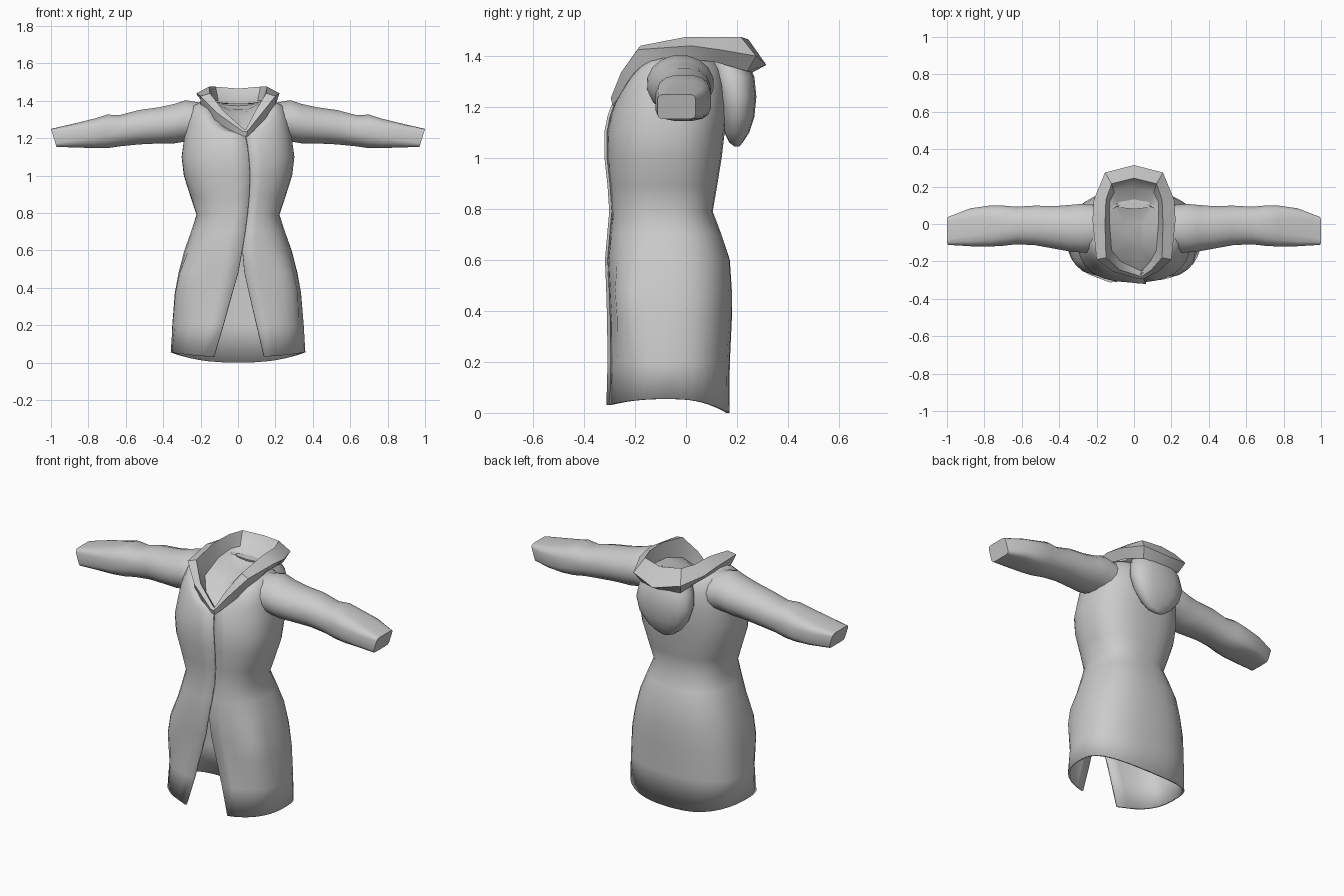
import bpy, bmesh, math

cube = bpy.data.objects.get("Cube")
if cube:
    bpy.data.objects.remove(cube)

cloth = bpy.data.materials.new("grey cloth")
cloth.use_nodes = True
GREY = (0.6, 0.6, 0.6, 1)
cloth.diffuse_color = GREY
cloth.node_tree.nodes["Principled BSDF"].inputs["Base Color"].default_value = GREY


def spow(v, e):
    return math.copysign(abs(v) ** e, v)


def loft(name, rings, closed=True, caps=(False, False), recalc=True, thick=0, angle=45):
    """Skin a list of equal-length point rings."""
    bm = bmesh.new()
    vs = [[bm.verts.new(p) for p in r] for r in rings]
    n = len(rings[0])
    for a, b in zip(vs, vs[1:]):
        for j in range(n if closed else n - 1):
            k = (j + 1) % n
            bm.faces.new((a[j], a[k], b[k], b[j]))
    for want, ring in zip(caps, (vs[0], vs[-1])):
        if want:
            bm.faces.new(ring)
    if recalc:
        bmesh.ops.recalc_face_normals(bm, faces=bm.faces)
    me = bpy.data.meshes.new(name)
    bm.to_mesh(me)
    bm.free()
    ob = bpy.data.objects.new(name, me)
    bpy.context.collection.objects.link(ob)
    me.materials.append(cloth)
    if thick:
        m = ob.modifiers.new("cloth thickness", 'SOLIDIFY')
        m.thickness, m.offset = thick, -1
    bpy.ops.object.select_all(action='DESELECT')
    ob.select_set(True)
    bpy.context.view_layer.objects.active = ob
    bpy.ops.object.shade_smooth_by_angle(angle=math.radians(angle))
    return ob


# Coat body: half width, front y, back y, z at front/side/back, right and left edge x
E = 0.8
BODY = [
    (.36, -.31, .17, .03, .055, .0, -.13, .14),
    (.352, -.30, .172, .2, .2, .2, -.08, .10),
    (.338, -.30, .18, .37, .37, .37, -.032, .06),
    (.318, -.303, .18, .48, .48, .48, 0, .035),
    (.287, -.308, .172, .6, .6, .6, .022, .024),
    (.252, -.30, .14, .7, .7, .7, .038, .04),
    (.222, -.293, .105, .79, .79, .79, .05, .052),
    (.255, -.30, .122, .89, .89, .89, .06, .062),
    (.29, -.312, .14, 1.0, 1.0, 1.0, .064, .066),
    (.302, -.312, .152, 1.1, 1.1, 1.1, .058, .06),
    (.29, -.30, .163, 1.16, 1.19, 1.2, .05, .052),
    (.272, -.286, .16, 1.2, 1.3, 1.28, .042, .044),
    (.24, -.275, .145, 1.22, 1.375, 1.34, .038, .04),
    (.17, -.262, .12, 1.235, 1.41, 1.385, .035, .037),
]
SEG = 32


def body_ring(hw, yf, yb, zf, zs, zb, xr, xl):
    edge = lambda x: math.asin(spow(x / hw, 1 / E))
    a0, a1 = edge(xl), 2 * math.pi + edge(xr)
    pts = []
    for i in range(SEG + 1):
        a = a0 + (a1 - a0) * i / SEG
        s, c = math.sin(a), math.cos(a)
        x = hw * spow(s, E)
        y = (yf + yb) / 2 - (yb - yf) / 2 * spow(c, E)
        z = zs + ((zf if c > 0 else zb) - zs) * c * c
        if .3 < z < .5 and .35 < c < .8:      # pocket bulge
            x *= 1.05
            y -= .015
        if i == SEG:                          # overlapping front edge
            y -= .01
        pts.append((x, y, z))
    return pts


loft("coat_body", [body_ring(*r) for r in BODY], closed=False, recalc=False, thick=.012)

# Sleeves: x, y min, y max, z min, z max, roundness exponent, slant
SLEEVE = [
    (.16, -.15, .10, 1.17, 1.385, 1, 0),
    (.28, -.155, .11, 1.18, 1.405, 1, 0),
    (.34, -.15, .105, 1.17, 1.385, 1, 0),
    (.42, -.135, .098, 1.17, 1.367, .95, 0),
    (.53, -.115, .10, 1.165, 1.352, .9, 0),
    (.63, -.11, .094, 1.155, 1.325, .85, 0),
    (.70, -.118, .10, 1.145, 1.327, .75, 0),
    (.77, -.122, .10, 1.145, 1.305, .65, 0),
    (.87, -.12, .085, 1.15, 1.278, .5, .01),
    (.985, -.112, .038, 1.152, 1.25, .3, .015),
]


def sleeve_ring(side, x, y0, y1, z0, z1, e, slant):
    pts = []
    for i in range(16):
        a = 2 * math.pi * (i + .5) / 16
        c, s = spow(math.cos(a), e), spow(math.sin(a), e)
        pts.append((side * (x + slant * s), (y0 + y1) / 2 + (y1 - y0) / 2 * c,
                    (z0 + z1) / 2 + (z1 - z0) / 2 * s))
    return pts


for label, side in (("left", 1), ("right", -1)):
    loft(label + "_sleeve", [sleeve_ring(side, *r) for r in SLEEVE], caps=(False, True))

# Collar and hood rim: outer low, outer top, inner top, inner low, per station
RIM = [
    [(.008, -.288, 1.205), (.01, -.295, 1.235), (.003, -.28, 1.245), (.003, -.25, 1.21)],
    [(.135, -.225, 1.29), (.12, -.255, 1.335), (.085, -.245, 1.345), (.08, -.20, 1.28)],
    [(.20, -.13, 1.375), (.20, -.19, 1.425), (.15, -.18, 1.44), (.12, -.14, 1.34)],
    [(.19, 0, 1.39), (.222, .02, 1.44), (.155, 0, 1.475), (.13, 0, 1.39)],
    [(.17, .12, 1.375), (.215, .13, 1.425), (.15, .13, 1.475), (.13, .12, 1.40)],
    [(.13, .24, 1.34), (.155, .275, 1.40), (.12, .215, 1.475), (.105, .17, 1.40)],
    [(0, .26, 1.335), (0, .315, 1.365), (0, .245, 1.465), (0, .19, 1.40)],
]
FLOOR = (0, -.08, 1.33)


def rim_station(st, side, shift):
    pts = [(side * x + shift, y, z) for x, y, z in st]
    low = pts[3]
    pts.append(tuple(f + (p - f) * .35 for p, f in zip(low, FLOOR)))   # lining floor
    return pts


shifts = [.038, .008, 0, 0, 0, 0, 0]
stations = [rim_station(s, 1, d) for s, d in zip(RIM, shifts)]
stations += [rim_station(s, -1, d) for s, d in list(zip(RIM, shifts))[-2::-1]]
rows = [list(r) for r in zip(*stations)]
loft("hood_rim", rows, closed=True, caps=(False, True), angle=40)

# Hanging hood bag: z, half width, y front, y back
BAG = [(1.385, .13, .08, .235), (1.32, .165, .10, .268), (1.24, .178, .12, .276),
       (1.16, .155, .135, .268), (1.10, .11, .15, .248), (1.06, .06, .17, .222),
       (1.045, .02, .19, .21)]


def bag_ring(z, hw, y0, y1):
    return [(hw * spow(math.sin(a), .85), (y0 + y1) / 2 - (y1 - y0) / 2 * spow(math.cos(a), .85), z)
            for a in (2 * math.pi * i / 16 for i in range(16))]


loft("hood_bag", [bag_ring(*r) for r in BAG], caps=(True, True))
